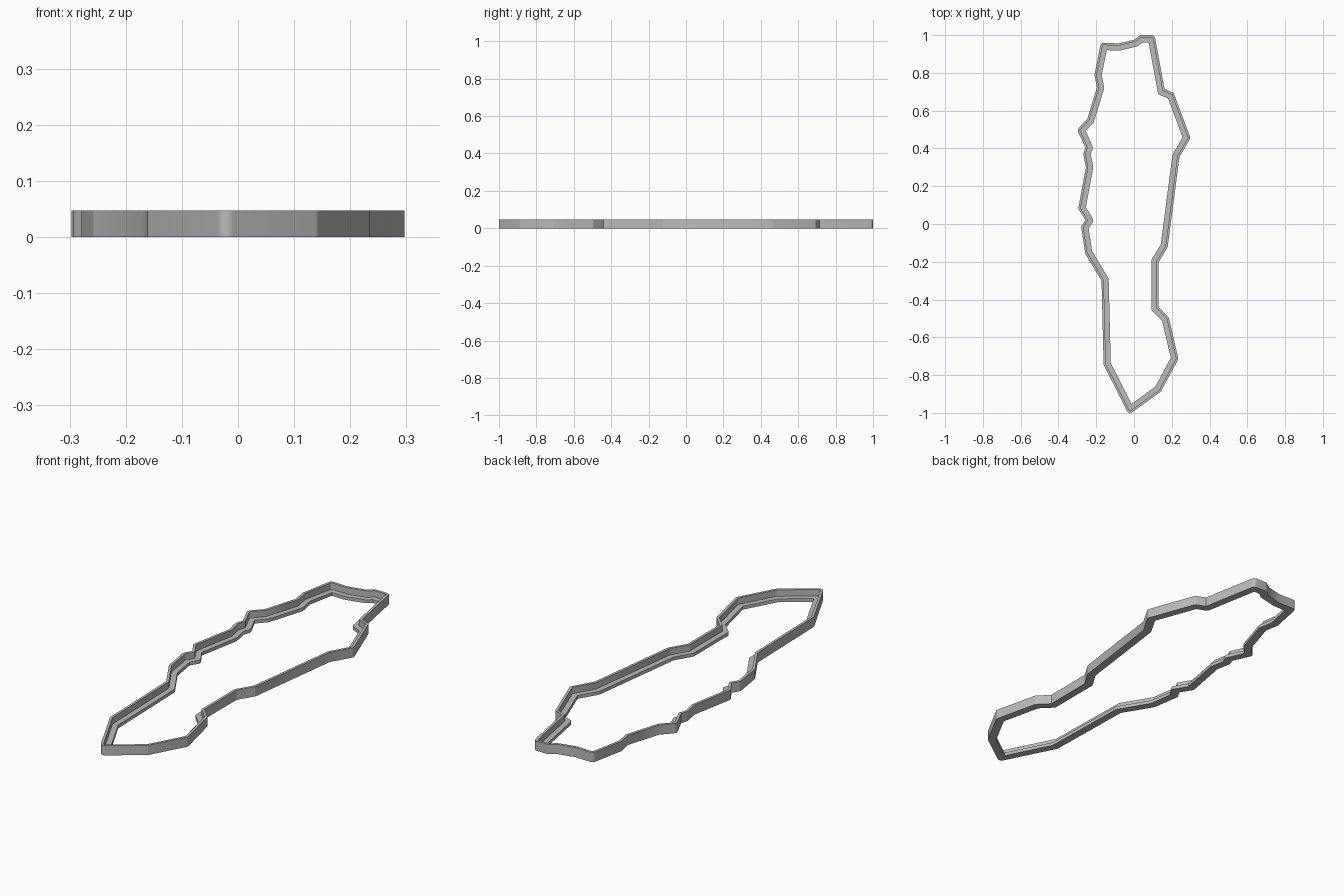
import bpy
import bmesh
import math
from mathutils import Vector

cube = bpy.data.objects.get("Cube")
if cube:
    bpy.data.objects.remove(cube, do_unlink=True)

HALF_WIDTH = 0.019
WALL = 0.012
HEIGHT = 0.047
LEDGE_HEIGHT = 0.016
STEPS = 6

# Centre line of the band, clockwise from the back right corner
path = [Vector(p) for p in (
    (-.16, .94), (-.08, .937), (.01, .958), (.04, .981), (.093, .981),
    (.145, .7), (.195, .68), (.278, .457), (.222, .36), (.16, -.115),
    (.112, -.195), (.112, -.45), (.167, -.505), (.215, -.712), (.127, -.875),
    (-.02, -.981), (-.142, -.74), (-.153, -.295), (-.24, -.15), (-.26, -.02),
    (-.235, .02), (-.275, .085), (-.235, .3), (-.249, .37), (-.237, .405),
    (-.278, .495), (-.23, .548), (-.177, .72), (-.19, .79))]


def outward(start, end):
    """Unit normal pointing out of the clockwise outline."""
    d = (end - start).normalized()
    return Vector((-d.y, d.x))


def offset_outline(distance):
    """Offset the path: round where the corner opens, mitred where it closes."""
    points = []
    for i, p in enumerate(path):
        n0 = outward(path[i - 1], p)
        n1 = outward(p, path[(i + 1) % len(path)])
        turn = math.atan2(n0.cross(n1), n0.dot(n1))
        miter = p + (n0 + n1) * distance / (1 + n0.dot(n1))
        for s in range(STEPS + 1):
            angle = math.atan2(n0.y, n0.x) + turn * s / STEPS
            arc = p + Vector((math.cos(angle), math.sin(angle))) * distance
            points.append(arc if turn * distance < 0 else miter)
    return points


def make_material(name, colour):
    mat = bpy.data.materials.new(name)
    mat.use_nodes = True
    mat.diffuse_color = colour
    mat.node_tree.nodes["Principled BSDF"].inputs["Base Color"].default_value = colour
    return mat


# Stepped cross-section: tall thin outer wall, low inner ledge
section = (
    (HALF_WIDTH, 0),
    (HALF_WIDTH, HEIGHT),
    (HALF_WIDTH - WALL, HEIGHT),
    (HALF_WIDTH - WALL, LEDGE_HEIGHT),
    (-HALF_WIDTH, LEDGE_HEIGHT),
    (-HALF_WIDTH, 0),
)

# Sweep the section round the outline
bm = bmesh.new()
loops = [[bm.verts.new((p.x, p.y, z)) for p in offset_outline(distance)]
         for distance, z in section]
for k, lower in enumerate(loops):
    upper = loops[(k + 1) % len(loops)]
    for i in range(len(lower)):
        j = (i + 1) % len(lower)
        bm.faces.new((lower[i], upper[i], upper[j], lower[j]))
bmesh.ops.remove_doubles(bm, verts=bm.verts, dist=0.0001)
bmesh.ops.recalc_face_normals(bm, faces=bm.faces)

mesh = bpy.data.meshes.new("outline_band")
bm.to_mesh(mesh)
bm.free()
mesh.materials.append(make_material("light grey", (0.5, 0.5, 0.5, 1)))

band = bpy.data.objects.new("outline_band", mesh)
bpy.context.collection.objects.link(band)
bpy.ops.object.select_all(action="DESELECT")
band.select_set(True)
bpy.context.view_layer.objects.active = band
bpy.ops.object.shade_smooth_by_angle(angle=math.radians(30))
